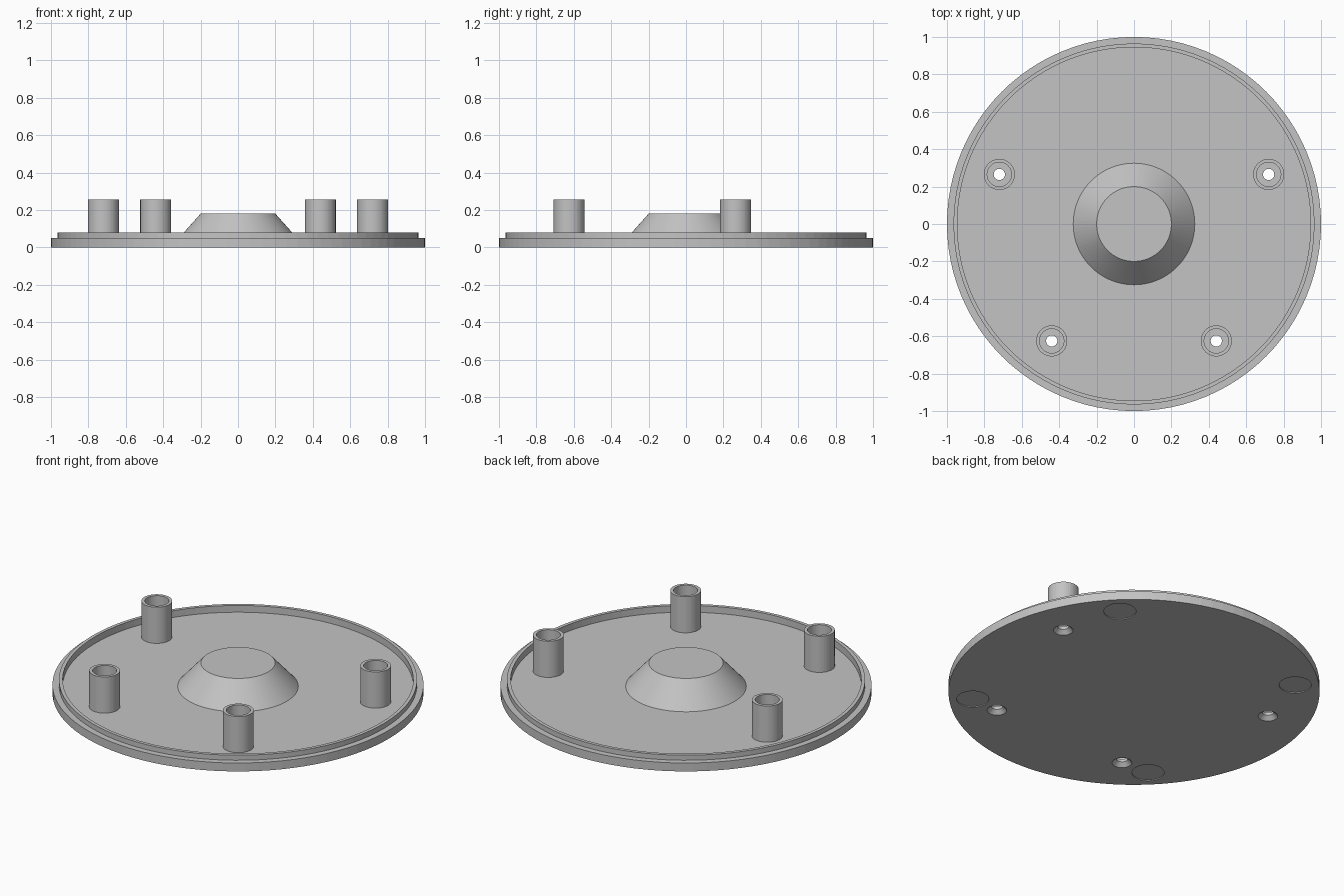
import bpy, bmesh, math
from mathutils import Vector

cube = bpy.data.objects.get("Cube")
if cube:
    bpy.data.objects.remove(cube, do_unlink=True)

# Single grey plastic
grey = bpy.data.materials.new("grey plastic")
grey.use_nodes = True
COLOUR = (0.55, 0.55, 0.55, 1)
grey.diffuse_color = COLOUR
grey.node_tree.nodes["Principled BSDF"].inputs["Base Color"].default_value = COLOUR


def lathe(name, profile, centres=((0, 0),), steps=48, closed=False):
    """Revolve an (r, z) profile about a vertical axis at every centre."""
    bm = bmesh.new()
    for cx, cy in centres:
        verts = [bm.verts.new((cx + r, cy, z)) for r, z in profile]
        pairs = list(zip(verts, verts[1:]))
        if closed:
            pairs.append((verts[-1], verts[0]))
        edges = [bm.edges.new(p) for p in pairs]
        bmesh.ops.spin(bm, geom=verts + edges, cent=(cx, cy, 0), axis=(0, 0, 1),
                       angle=math.tau, steps=steps, use_merge=False)
    bmesh.ops.remove_doubles(bm, verts=bm.verts, dist=1e-4)
    bmesh.ops.recalc_face_normals(bm, faces=bm.faces)
    mesh = bpy.data.meshes.new(name)
    bm.to_mesh(mesh)
    bm.free()
    mesh.materials.append(grey)
    obj = bpy.data.objects.new(name, mesh)
    bpy.context.collection.objects.link(obj)
    return obj


def cut(target, cutter):
    """Subtract the cutter from the target, then discard the cutter."""
    cutter.hide_render = True
    mod = target.modifiers.new("cut", "BOOLEAN")
    mod.operation = "DIFFERENCE"
    mod.solver = "EXACT"
    mod.object = cutter
    bpy.context.view_layer.objects.active = target
    bpy.ops.object.modifier_apply(modifier=mod.name)
    bpy.data.objects.remove(cutter, do_unlink=True)


FLOOR = 0.04
posts = [(s * x, y) for x, y in ((0.72, 0.265), (0.44, -0.625)) for s in (-1, 1)]
feet = [(sx * 0.617, sy * 0.617) for sx in (-1, 1) for sy in (-1, 1)]

# Round base with stepped lip and central truncated cone
base = lathe("base_plate", [
    (0, 0), (1, 0), (1, 0.05), (0.965, 0.05), (0.965, 0.08), (0.945, 0.08),
    (0.945, FLOOR), (0.325, FLOOR), (0.2, 0.18), (0, 0.18)], steps=96)

# Countersunk screw holes through the base
cut(base, lathe("screw_hole_cutter", [
    (0, -0.02), (0.053, -0.02), (0.053, 0), (0.03, 0.023), (0.03, 0.06), (0, 0.06)],
    posts, steps=32))

# Shallow round recesses for the feet
cut(base, lathe("foot_recess_cutter", [
    (0, -0.02), (0.087, -0.02), (0.087, 0.005), (0, 0.005)], feet))

# Hollow screw posts
for (x, y) in posts:
    side = "left" if x > 0 else "right"
    end = "back" if y > 0 else "front"
    lathe(f"{end}_{side}_post", [
        (0.065, FLOOR - 0.005), (0.083, FLOOR - 0.005), (0.083, 0.255), (0.065, 0.255)],
        [(x, y)], closed=True)
